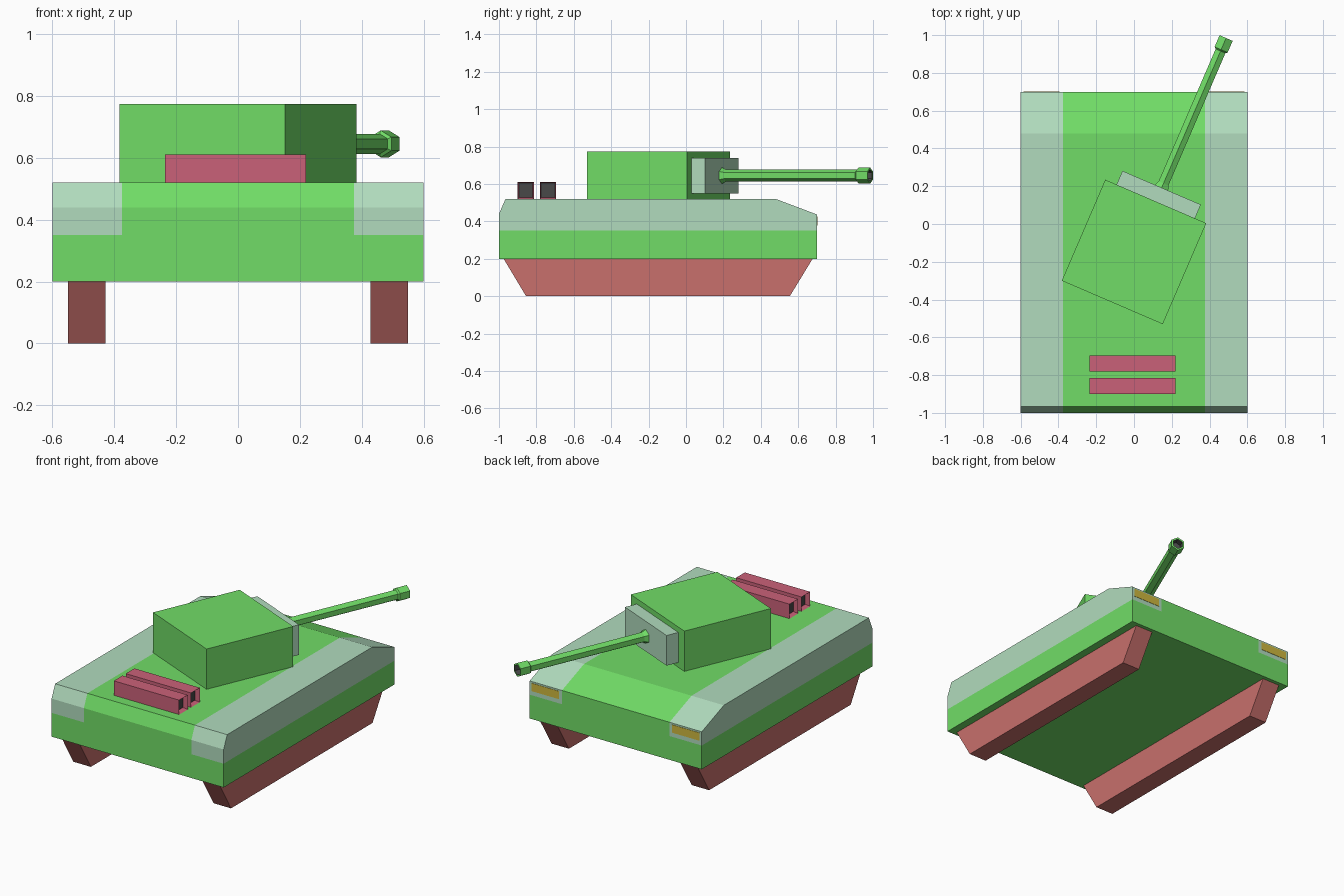
import bpy, bmesh, math
from mathutils import Matrix, Vector

if "Cube" in bpy.data.objects:
    bpy.data.objects.remove(bpy.data.objects["Cube"])


def material(name, rgb):
    m = bpy.data.materials.new(name)
    m.diffuse_color = (*rgb, 1)
    m.use_nodes = True
    m.node_tree.nodes["Principled BSDF"].inputs["Base Color"].default_value = m.diffuse_color
    return m


GREEN = material("green", (0.165, 0.72, 0.135))
PALE = material("pale_green", (0.44, 0.71, 0.51))
RED = material("track_red", (0.58, 0.16, 0.15))
PINK = material("exhaust_red", (0.59, 0.12, 0.19))
DARK = material("dark", (0.065, 0.065, 0.065))
YELLOW = material("yellow", (0.62, 0.48, 0.05))


def finish(name, bm, mats, matrix=None):
    bmesh.ops.recalc_face_normals(bm, faces=bm.faces[:])
    me = bpy.data.meshes.new(name)
    bm.to_mesh(me)
    bm.free()
    for m in mats:
        me.materials.append(m)
    ob = bpy.data.objects.new(name, me)
    if matrix:
        ob.matrix_world = matrix
    bpy.context.collection.objects.link(ob)
    return ob


def prism(profile, x0, x1):
    """Side profile of (y, z) points extruded from x0 to x1."""
    bm = bmesh.new()
    face = bm.faces.new([bm.verts.new((x0, y, z)) for y, z in profile])
    ext = bmesh.ops.extrude_face_region(bm, geom=[face])
    moved = [g for g in ext["geom"] if isinstance(g, bmesh.types.BMVert)]
    bmesh.ops.translate(bm, verts=moved, vec=(x1 - x0, 0, 0))
    return bm


def box(x0, x1, y0, y1, z0, z1):
    return prism([(y0, z0), (y1, z0), (y1, z1), (y0, z1)], x0, x1)


# Hull, with the upper outer strips in a paler colour
hull = prism([(-1, 0.2), (-1, 0.44), (-0.965, 0.52), (0.48, 0.52),
              (0.7, 0.437), (0.7, 0.2)], -0.6, 0.6)
for co, no in (((-0.375, 0, 0), (1, 0, 0)), ((0.375, 0, 0), (1, 0, 0)),
               ((0, 0, 0.35), (0, 0, 1))):
    bmesh.ops.bisect_plane(hull, geom=hull.verts[:] + hull.edges[:] + hull.faces[:],
                           plane_co=co, plane_no=no)
for f in hull.faces:
    c = f.calc_center_median()
    f.material_index = int(abs(c.x) > 0.375 and c.z > 0.35)
finish("hull", hull, [GREEN, PALE])

# Tracks and headlights on both sides
for side, s in (("left", -1), ("right", 1)):
    track = [(-0.855, 0), (0.555, 0), (0.677, 0.2), (-0.975, 0.2)]
    finish(side + "_track", prism(track, s * 0.428, s * 0.55), [RED])
    finish(side + "_headlight",
           box(s * 0.395, s * 0.585, 0.695, 0.702, 0.377, 0.427), [YELLOW])

# Exhaust boxes with dark recessed ends
for i, y in enumerate((-0.857, -0.738)):
    bm = box(-0.236, 0.22, y - 0.043, y + 0.043, 0.52, 0.611)
    bmesh.ops.recalc_face_normals(bm, faces=bm.faces[:])
    for f in [f for f in bm.faces if abs(f.normal.x) > 0.9]:
        bmesh.ops.inset_region(bm, faces=[f], thickness=0.009)
        bmesh.ops.translate(bm, verts=f.verts[:], vec=-0.03 * f.normal)
        f.material_index = 1
    finish(f"exhaust_{i + 1}", bm, [PINK, DARK])

# Turret group, turned about its centre
turn = Matrix.Translation((0, -0.148, 0)) @ Matrix.Rotation(math.radians(-23.3), 4, "Z")
finish("turret", box(-0.291, 0.291, -0.291, 0.291, 0.52, 0.774), [GREEN], turn)
finish("gun_mantlet", box(-0.226, 0.226, 0.291, 0.37, 0.55, 0.74), [PALE], turn)

# Six-sided gun barrel: flared base, thicker muzzle, dark bore
rings = [(0.365, 0.046), (0.395, 0.0325), (1.158, 0.0325), (1.166, 0.0435),
         (1.233, 0.0435), (1.233, 0.032), (1.19, 0.032)]
bm = bmesh.new()
loops = [[bm.verts.new((r * math.sin(k * math.pi / 3), y,
                        0.645 + r * math.cos(k * math.pi / 3))) for k in range(6)]
         for y, r in rings]
for j, (a, b) in enumerate(zip(loops, loops[1:])):
    for k in range(6):
        f = bm.faces.new((a[k], a[k - 1], b[k - 1], b[k]))
        f.material_index = int(j == len(loops) - 2)
bm.faces.new(loops[0])
bm.faces.new(loops[-1]).material_index = 1
finish("gun_barrel", bm, [GREEN, DARK], turn)
